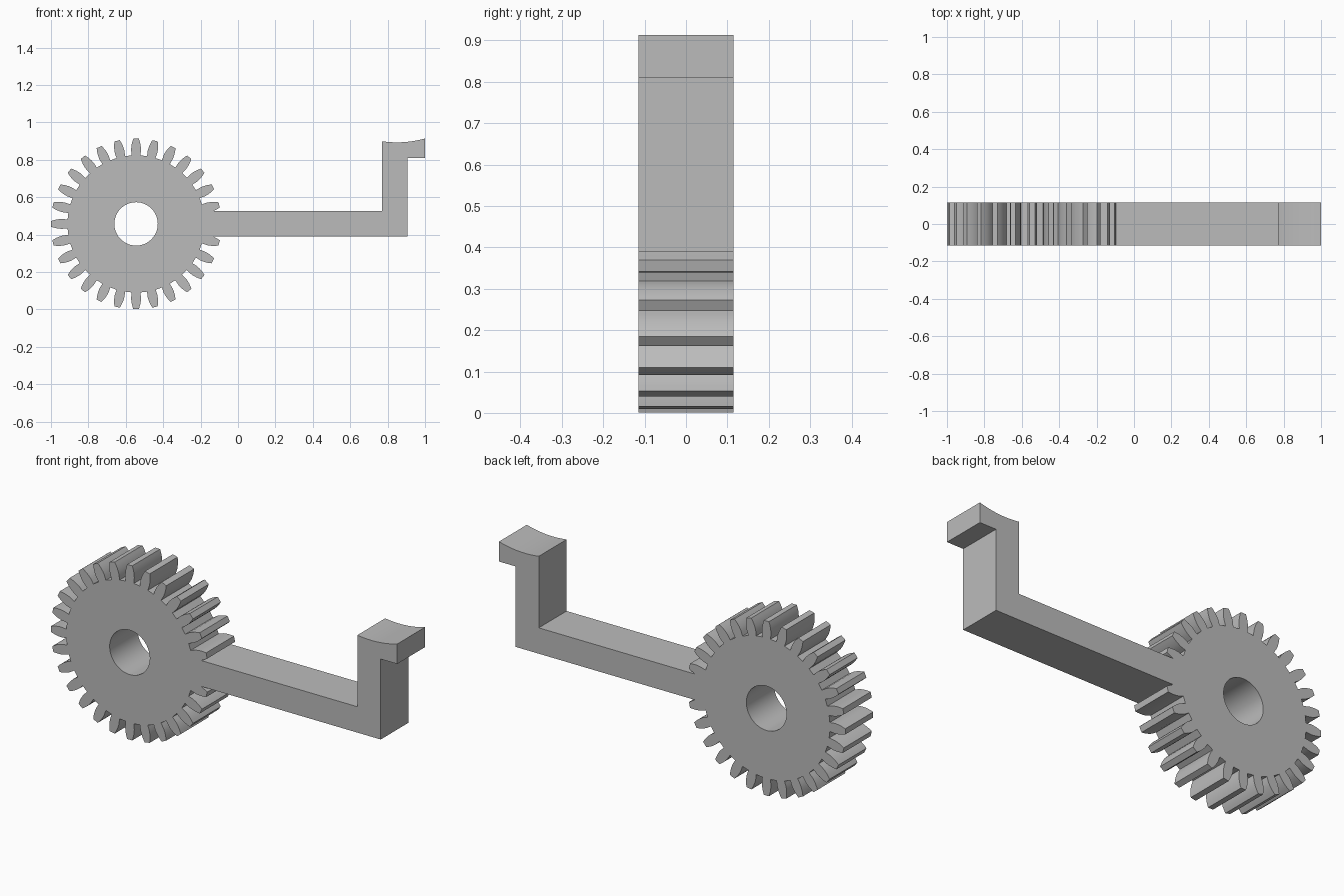
import bpy, bmesh
from math import sin, cos, pi, radians, sqrt

cube = bpy.data.objects.get("Cube")
if cube:
    bpy.data.objects.remove(cube, do_unlink=True)

CX, CZ = -0.545, 0.457          # gear centre
TEETH, THICK = 28, 0.23
ARM_LOW, ARM_TOP = 0.39, 0.525
# tooth flank from root to tip: (radius, half width)
FLANK = [(0.367, 0.0235), (0.382, 0.025), (0.396, 0.0265), (0.412, 0.0255),
         (0.428, 0.023), (0.443, 0.019), (0.456, 0.0145)]


def polar(radius, angle):
    return CX + radius * cos(angle), CZ + radius * sin(angle)


def tooth(index):
    mid = 2 * pi * index / TEETH
    rising = [polar(r, mid - w / r) for r, w in FLANK]
    falling = [polar(r, mid + w / r) for r, w in reversed(FLANK)]
    return rising + falling


# Gear outline, leaving out whatever lies inside the arm
gear = [p for i in range(1, TEETH) for p in tooth(i)
        if p[0] < CX or not ARM_LOW < p[1] < ARM_TOP]

# Cranked arm with a hollow-topped lip
hollow = []
for i in range(13):
    x = 1 - 0.23 * i / 12
    hollow.append((x, 1.443 - sqrt(0.55 ** 2 - (x - 0.85) ** 2)))
arm = [(-0.132, ARM_LOW), (0.905, ARM_LOW), (0.905, 0.81), (1, 0.81)]
arm += hollow + [(0.77, ARM_TOP), (-0.132, ARM_TOP)]

# Shaft hole
hole = [polar(0.116, radians(a)) for a in range(0, 360, 6)]

# Extrude the profile with its hole
curve = bpy.data.curves.new("gear_lever", "CURVE")
curve.dimensions = "2D"
curve.fill_mode = "BOTH"
curve.extrude = THICK / 2
for loop in (gear + arm, hole):
    spline = curve.splines.new("POLY")
    spline.points.add(len(loop) - 1)
    for point, (x, z) in zip(spline.points, loop):
        point.co = (x, z, 0, 1)
    spline.use_cyclic_u = True

lever = bpy.data.objects.new("gear_lever", curve)
bpy.context.collection.objects.link(lever)
lever.rotation_euler.x = pi / 2
bpy.ops.object.select_all(action="DESELECT")
lever.select_set(True)
bpy.context.view_layer.objects.active = lever
bpy.ops.object.convert(target="MESH")
lever = bpy.context.object
bpy.ops.object.transform_apply(location=False, rotation=True, scale=False)

# Weld caps to sides and make one flat face per cap
bm = bmesh.new()
bm.from_mesh(lever.data)
bmesh.ops.remove_doubles(bm, verts=bm.verts, dist=0.0001)
bmesh.ops.recalc_face_normals(bm, faces=bm.faces)
bm.to_mesh(lever.data)
bm.free()
bpy.ops.object.shade_smooth_by_angle(angle=radians(25))

# Plain grey
grey = bpy.data.materials.new("plain_grey")
grey.use_nodes = True
colour = (0.5, 0.5, 0.5, 1)
grey.diffuse_color = colour
grey.node_tree.nodes["Principled BSDF"].inputs["Base Color"].default_value = colour
lever.data.materials.clear()
lever.data.materials.append(grey)
